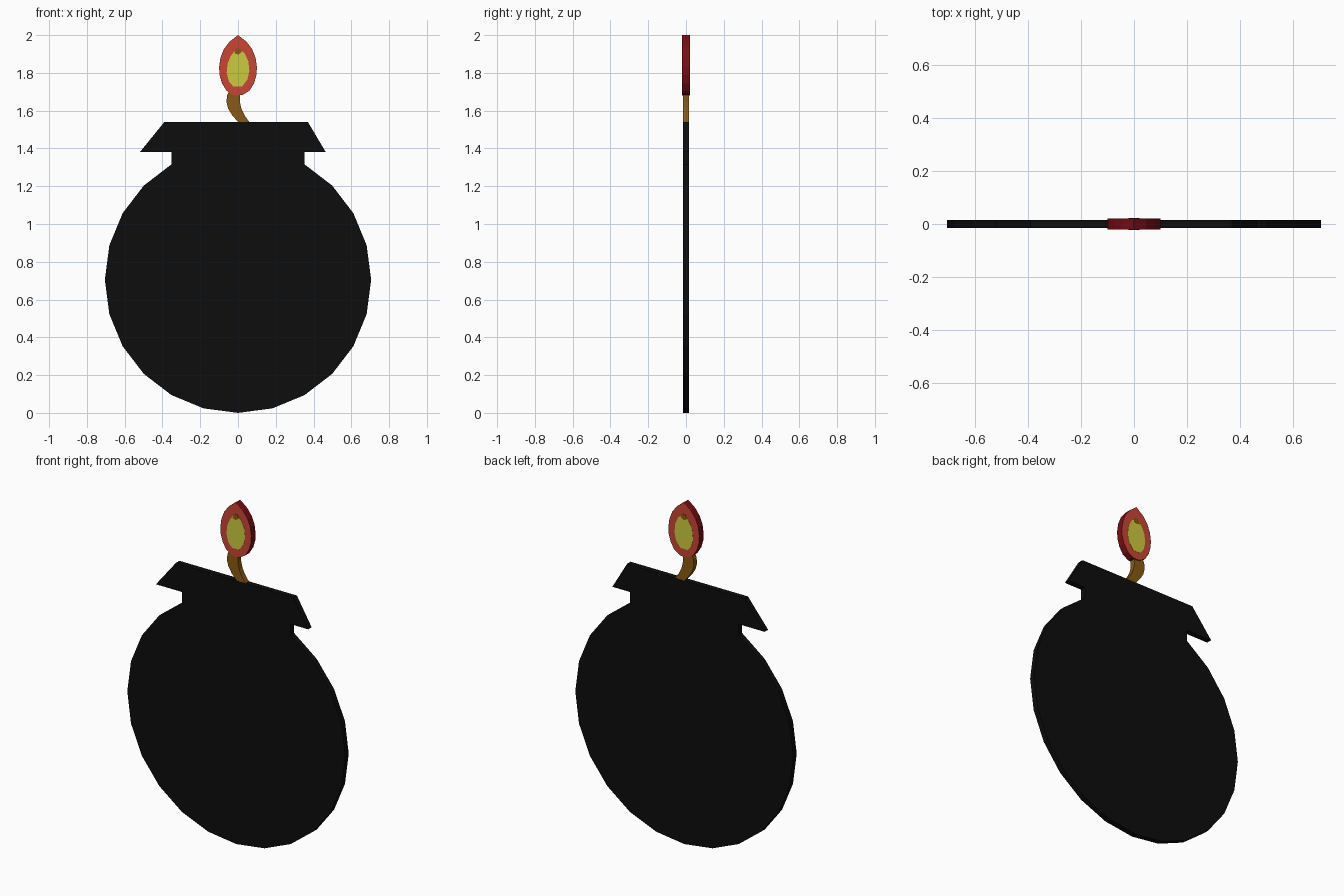
import bpy, bmesh, math

if "Cube" in bpy.data.objects:
    bpy.data.objects.remove(bpy.data.objects["Cube"])


def material(name, rgb):
    m = bpy.data.materials.new(name)
    m.diffuse_color = (*rgb, 1)
    m.use_nodes = True
    m.node_tree.nodes["Principled BSDF"].inputs["Base Color"].default_value = m.diffuse_color
    return m


black = material("black", (0.004, 0.004, 0.004))
brown = material("brown", (0.25, 0.10, 0.006))
red = material("red", (0.60, 0.06, 0.035))
dark_red = material("dark red", (0.20, 0.004, 0.006))
yellow = material("yellow", (0.60, 0.60, 0.05))


def slab(name, outline, y0, y1, mat, rim=None):
    """Extrude an (x, z) outline from y0 to y1; the rim may have its own colour."""
    bm = bmesh.new()
    face = bm.faces.new([bm.verts.new((x, y0, z)) for x, z in outline])
    ext = bmesh.ops.extrude_face_region(bm, geom=[face], use_keep_orig=True)
    for v in ext["geom"]:
        if isinstance(v, bmesh.types.BMVert):
            v.co.y = y1
    bmesh.ops.recalc_face_normals(bm, faces=bm.faces)
    if rim:
        for f in bm.faces:
            f.material_index = 0 if abs(f.normal.y) > 0.5 else 1
    me = bpy.data.meshes.new(name)
    bm.to_mesh(me)
    bm.free()
    me.materials.append(mat)
    if rim:
        me.materials.append(rim)
    ob = bpy.data.objects.new(name, me)
    bpy.context.collection.objects.link(ob)
    return ob


# Round pot body with a straight neck: 24-sided circle, open at the top
R = 0.705
body = [(R * math.cos(math.radians(a)), R + R * math.sin(math.radians(a)))
        for a in range(120, 421, 15)]
body += [(0.352, 1.39), (-0.352, 1.39)]
slab("pot_body", body, -0.016, 0.016, black)

# Flared rim, slightly off centre
slab("pot_rim", [(-0.52, 1.38), (0.465, 1.38), (0.37, 1.54), (-0.39, 1.54)],
     -0.016, 0.016, black)

# Curved wick
slab("wick", [(0.0, 1.54), (-0.03, 1.575), (-0.052, 1.61), (-0.061, 1.645),
              (-0.058, 1.68), (-0.045, 1.71), (0.02, 1.71), (0.01, 1.68),
              (0.01, 1.645), (0.018, 1.61), (0.035, 1.575), (0.06, 1.54)],
     -0.015, 0.015, brown)

# Flame: mirrored half outline, dark edge
half = [(0.025, 1.684), (0.06, 1.705), (0.085, 1.745), (0.098, 1.79),
        (0.1, 1.83), (0.093, 1.88), (0.075, 1.925), (0.045, 1.965)]
flame = [(0, 1.68)] + half + [(0, 2.0)] + [(-x, z) for x, z in reversed(half)]
slab("flame", flame, -0.02, 0.02, red, dark_red)

# Yellow heart and small brown tip, on both faces of the flame
heart = [(-0.025, 1.728), (0.022, 1.728), (0.05, 1.765), (0.06, 1.81),
         (0.055, 1.86), (0.035, 1.905), (0.012, 1.92), (-0.015, 1.92),
         (-0.038, 1.89), (-0.055, 1.85), (-0.06, 1.80), (-0.048, 1.755)]
tip = [(-0.02, 1.905), (0.0, 1.897), (0.02, 1.91), (0.012, 1.93), (-0.012, 1.93)]
for side, s in (("front", -1), ("back", 1)):
    slab("flame_heart_" + side, heart, s * 0.0195, s * 0.021, yellow)
    slab("flame_tip_" + side, tip, s * 0.0195, s * 0.022, brown)
